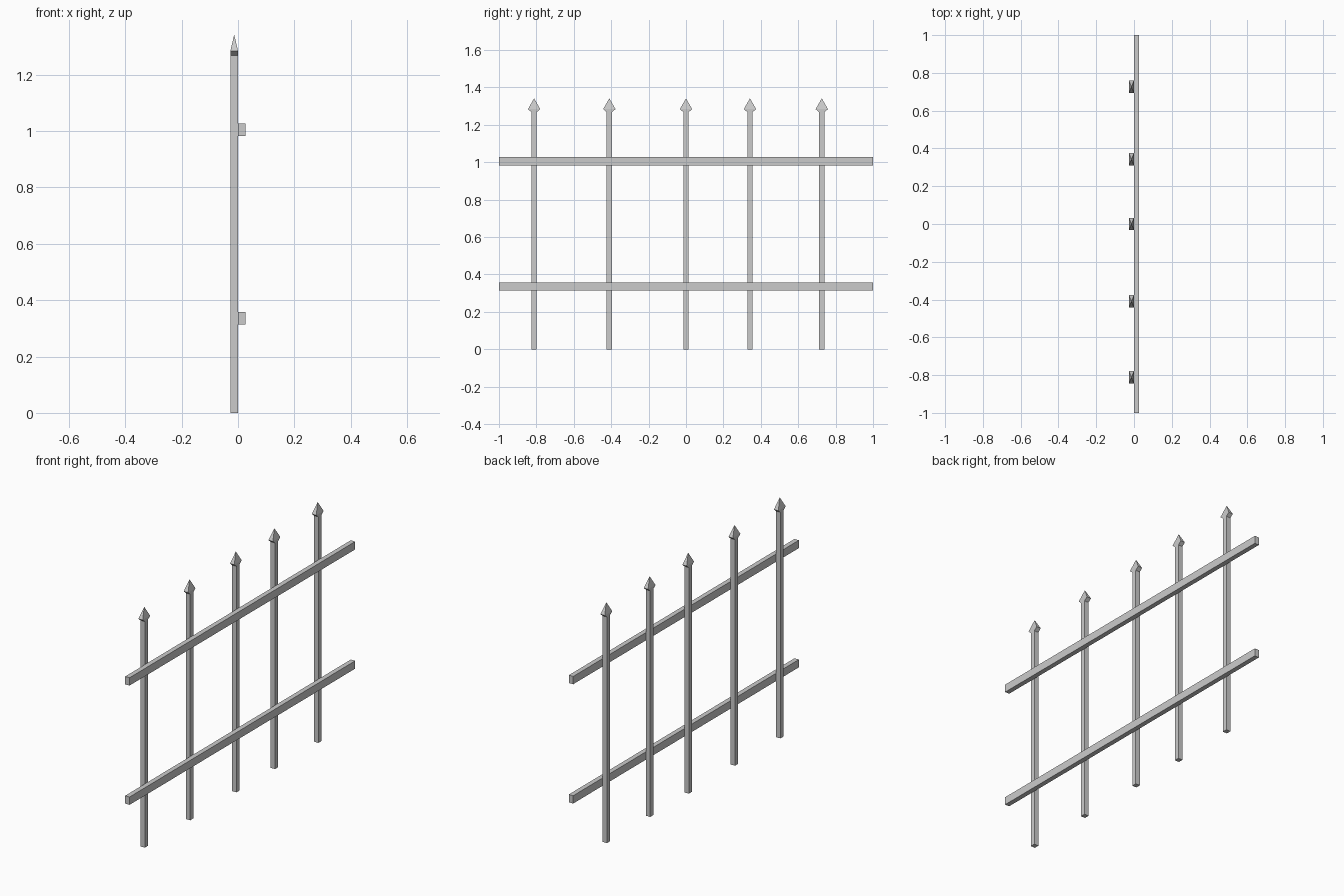
import bpy, bmesh

if "Cube" in bpy.data.objects:
    bpy.data.objects.remove(bpy.data.objects["Cube"])

D = 0.027          # depth of pickets and rails
W = 0.014          # picket half width
HW = 0.033         # spear head half width


def make_object(name, rings, tip=None):
    """Loft rectangles (half width in y, x min, x max, z), optionally to a tip."""
    bm = bmesh.new()
    loops = [[bm.verts.new(p) for p in ((x0, -w, z), (x1, -w, z), (x1, w, z), (x0, w, z))]
             for w, x0, x1, z in rings]
    bm.faces.new(loops[0])
    for a, b in zip(loops, loops[1:]):
        for i in range(4):
            j = (i + 1) % 4
            bm.faces.new((a[i], a[j], b[j], b[i]))
    if tip:
        t = bm.verts.new(tip)
        for i in range(4):
            bm.faces.new((loops[-1][i], loops[-1][(i + 1) % 4], t))
    else:
        bm.faces.new(loops[-1])
    bmesh.ops.recalc_face_normals(bm, faces=bm.faces)
    mesh = bpy.data.meshes.new(name)
    bm.to_mesh(mesh)
    bm.free()
    obj = bpy.data.objects.new(name, mesh)
    bpy.context.collection.objects.link(obj)
    return obj


# Pickets with spear heads, slightly uneven spacing
for i, y in enumerate((-0.812, -0.41, 0.0, 0.342, 0.726)):
    picket = make_object(f"picket_{i + 1}",
                         [(W, -D, 0, 0), (W, -D, 0, 1.268), (HW, -D, 0, 1.284)],
                         tip=(-D / 2, 0, 1.342))
    picket.location.y = y

# Horizontal rails in front of the pickets
for name, z0, z1 in (("lower_rail", 0.314, 0.358), ("upper_rail", 0.983, 1.027)):
    make_object(name, [(1, 0, D, z0), (1, 0, D, z1)])
